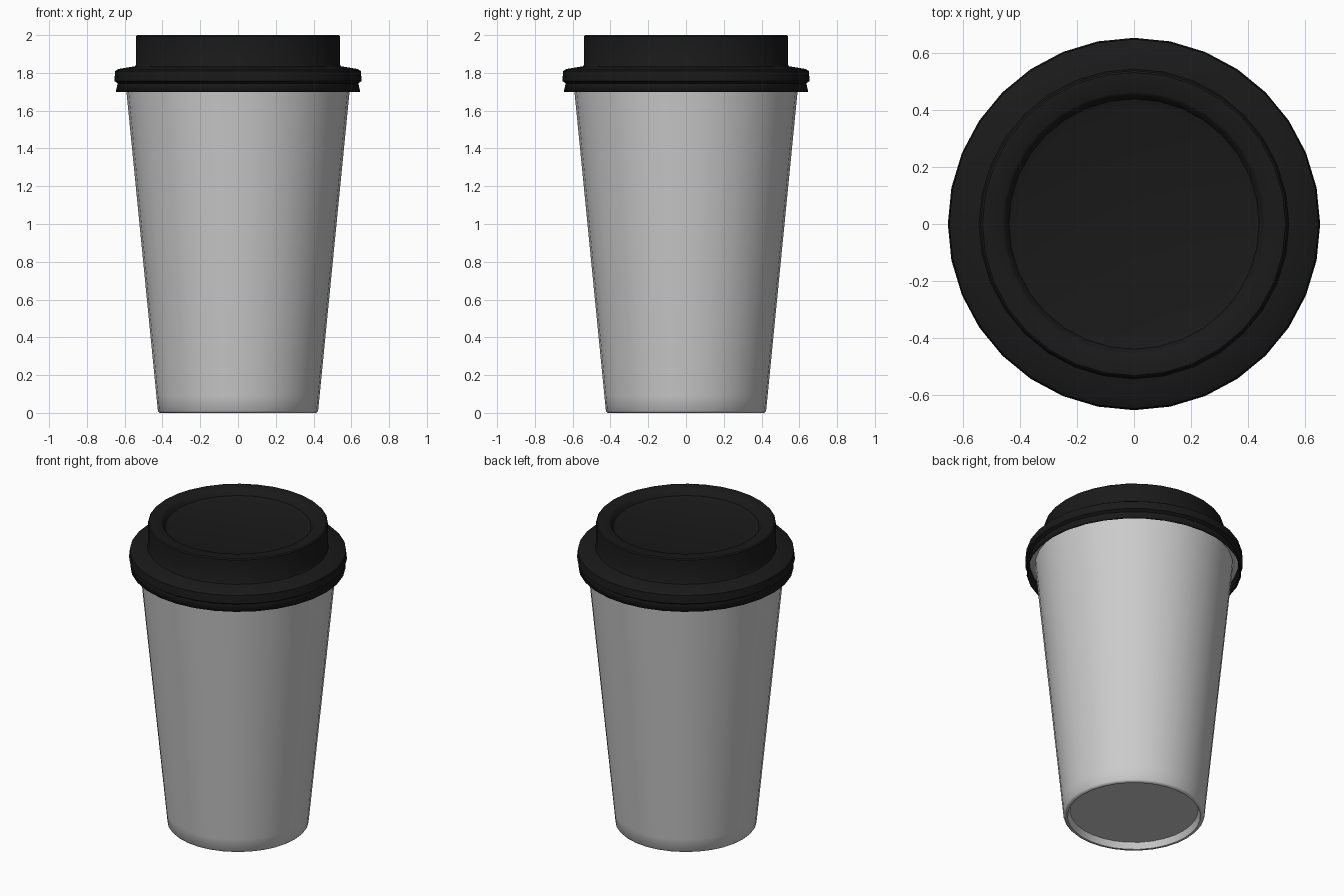
import bpy, bmesh, math

if "Cube" in bpy.data.objects:
    bpy.data.objects.remove(bpy.data.objects["Cube"])

SEGMENTS = 32


def lathe(name, profile, angle, thickness=0.0, color=None):
    """Spin an (r, z) profile about z; points with r = 0 become poles."""
    bm = bmesh.new()
    rings = []
    for r, z in profile:
        if r == 0:
            rings.append([bm.verts.new((0, 0, z))])
        else:
            rings.append([bm.verts.new((r * math.cos(2 * math.pi * i / SEGMENTS),
                                        r * math.sin(2 * math.pi * i / SEGMENTS), z))
                          for i in range(SEGMENTS)])
    for a, b in zip(rings, rings[1:]):
        for i in range(SEGMENTS):
            j = (i + 1) % SEGMENTS
            quad = [a[i % len(a)], a[j % len(a)], b[j % len(b)], b[i % len(b)]]
            bm.faces.new(list(dict.fromkeys(quad)))
    bmesh.ops.recalc_face_normals(bm, faces=bm.faces)
    # Outward normals: the top or bottom centre must agree with its position
    bm.normal_update()
    outer = max(bm.faces, key=lambda f: f.calc_center_median().xy.length)
    if outer.normal.xy.dot(outer.calc_center_median().xy) < 0:
        bmesh.ops.reverse_faces(bm, faces=bm.faces)
    mesh = bpy.data.meshes.new(name)
    bm.to_mesh(mesh)
    bm.free()
    obj = bpy.data.objects.new(name, mesh)
    bpy.context.collection.objects.link(obj)
    if color:
        mat = bpy.data.materials.new(name + "_material")
        mat.diffuse_color = color
        mat.use_nodes = True
        mat.node_tree.nodes["Principled BSDF"].inputs["Base Color"].default_value = mat.diffuse_color
        mesh.materials.append(mat)
    bpy.ops.object.select_all(action='DESELECT')
    obj.select_set(True)
    bpy.context.view_layer.objects.active = obj
    bpy.ops.object.shade_smooth_by_angle(angle=math.radians(angle))
    if thickness:
        mod = obj.modifiers.new("shell", 'SOLIDIFY')
        mod.thickness = thickness
        mod.offset = -1
    return obj


# Rolled lip of the cup, hidden under the lid
lip = [(0.612 + 0.02 * math.cos(math.radians(a)), 1.765 + 0.02 * math.sin(math.radians(a)))
       for a in range(-90, 181, 45)]

# Paper cup: recessed base, tapered wall, rolled lip, inner wall and floor
lathe("cup", [(0, 0.04), (0.385, 0.04), (0.40, 0.0), (0.415, 0.0), (0.424, 0.01),
              (0.432, 0.09), (0.595, 1.745)] + lip +
      [(0.585, 1.745), (0.42, 0.06), (0, 0.06)], 50)

# Plastic lid: skirt with snap groove, sloped shoulder, raised top with recess
lathe("lid", [(0.647, 1.70), (0.637, 1.745), (0.655, 1.757), (0.650, 1.81),
              (0.635, 1.82), (0.545, 1.835), (0.54, 1.845), (0.54, 1.993),
              (0.533, 2.0), (0.465, 2.0), (0.455, 1.993), (0.44, 1.965),
              (0.41, 1.955), (0, 1.955)],
      40, thickness=0.01, color=(0.01, 0.01, 0.01, 1))
